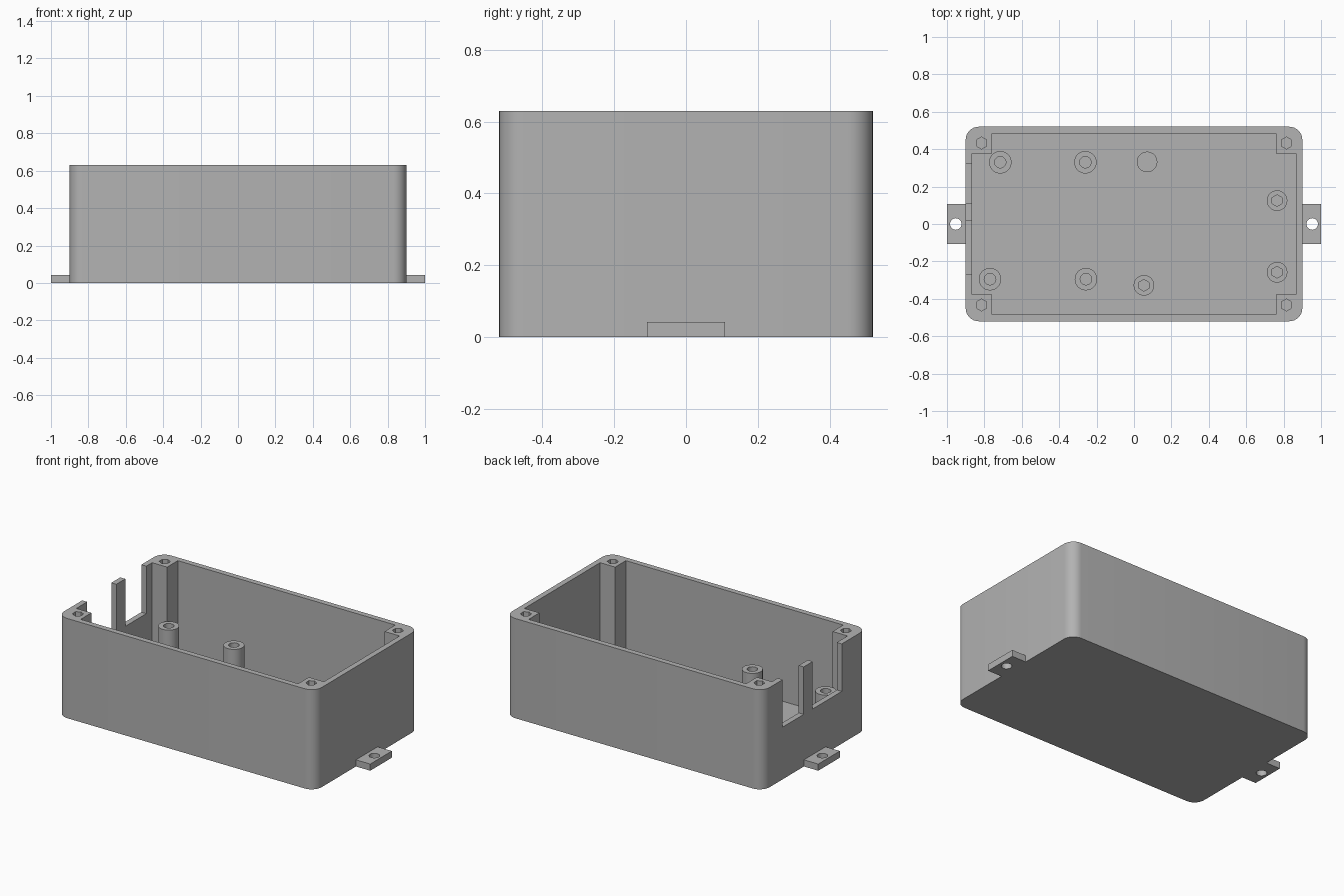
import bpy
import bmesh
from math import cos, sin, pi, radians

if "Cube" in bpy.data.objects:
    bpy.data.objects.remove(bpy.data.objects["Cube"], do_unlink=True)

grey = bpy.data.materials.new("plain grey")
grey.use_nodes = True
GREY = (0.448, 0.448, 0.448, 1)
grey.diffuse_color = GREY
grey.node_tree.nodes["Principled BSDF"].inputs["Base Color"].default_value = GREY

HX, HY, TOP = 0.90, 0.52, 0.63      # outer half sizes and height
WALL, FLOOR, RADIUS = 0.035, 0.035, 0.07
POST_X, POST_Y = 0.76, 0.378        # inner faces of the corner posts


def prism(name, outline, z0, z1):
    """Extrude a flat counter-clockwise outline from z0 to z1."""
    bm = bmesh.new()
    face = bm.faces.new([bm.verts.new((x, y, z0)) for x, y in outline])
    ext = bmesh.ops.extrude_face_region(bm, geom=[face])
    verts = [g for g in ext["geom"] if isinstance(g, bmesh.types.BMVert)]
    bmesh.ops.translate(bm, verts=verts, vec=(0, 0, z1 - z0))
    bmesh.ops.recalc_face_normals(bm, faces=bm.faces)
    mesh = bpy.data.meshes.new(name)
    bm.to_mesh(mesh)
    bm.free()
    mesh.materials.append(grey)
    obj = bpy.data.objects.new(name, mesh)
    bpy.context.collection.objects.link(obj)
    return obj


def rect(x0, x1, y0, y1):
    return [(x0, y0), (x1, y0), (x1, y1), (x0, y1)]


def circle(x, y, r, n):
    return [(x + r * cos(pi / 2 + 2 * pi * i / n),
             y + r * sin(pi / 2 + 2 * pi * i / n)) for i in range(n)]


def rounded_rect(hx, hy, r, steps=8):
    pts = []
    for q, (sx, sy) in enumerate([(1, 1), (-1, 1), (-1, -1), (1, -1)]):
        for i in range(steps + 1):
            a = (q + i / steps) * pi / 2
            pts.append((sx * (hx - r) + r * cos(a), sy * (hy - r) + r * sin(a)))
    return pts


def cut(obj, cutters):
    """Subtract the cutters, bake the result and drop them."""
    for c in cutters:
        c.hide_render = True
        mod = obj.modifiers.new("cut", 'BOOLEAN')
        mod.operation = 'DIFFERENCE'
        mod.solver = 'EXACT'
        mod.object = c
    deps = bpy.context.evaluated_depsgraph_get()
    mesh = bpy.data.meshes.new_from_object(obj.evaluated_get(deps))
    obj.modifiers.clear()
    obj.data = mesh
    for c in cutters:
        bpy.data.objects.remove(c, do_unlink=True)


def smooth(obj):
    bpy.ops.object.select_all(action='DESELECT')
    obj.select_set(True)
    bpy.context.view_layer.objects.active = obj
    bpy.ops.object.shade_smooth_by_angle(angle=radians(32))


# Box body: cross-shaped cavity leaves four corner posts
body = prism("box_body", rounded_rect(HX, HY, RADIUS), 0, TOP)
ix, iy = HX - WALL, HY - WALL
cavity = [(ix, -POST_Y), (ix, POST_Y), (POST_X, POST_Y), (POST_X, iy),
          (-POST_X, iy), (-POST_X, POST_Y), (-ix, POST_Y), (-ix, -POST_Y),
          (-POST_X, -POST_Y), (-POST_X, -iy), (POST_X, -iy), (POST_X, -POST_Y)]
cutters = [prism("cavity_cutter", cavity, FLOOR, TOP + 0.1)]

# Two open slots in the right end wall
for y0, y1 in [(0.11, 0.32), (-0.27, 0.02)]:
    cutters.append(prism("slot_cutter", rect(-1, -0.82, y0, y1), 0.33, TOP + 0.1))

# Lid screw holes in the posts
for sx in (-1, 1):
    for sy in (-1, 1):
        cutters.append(prism("screw_cutter", circle(sx * 0.815, sy * 0.433, 0.032, 6),
                             0.3, TOP + 0.1))
cut(body, cutters)
smooth(body)

# Mounting tabs on both ends
for side, s in (("left", 1), ("right", -1)):
    tab = prism(side + "_mounting_tab",
                rect(min(s * HX, s), max(s * HX, s), -0.108, 0.108), 0, 0.042)
    cut(tab, [prism("tab_cutter", circle(s * 0.953, 0, 0.031, 16), -0.1, 0.1)])
    smooth(tab)

# Board standoffs: x, y, outer radius, top height, has a screw hole
TALL, LOW = 0.29, 0.11
standoffs = [(-0.715, 0.33, 0.06, TALL, True), (-0.26, 0.33, 0.06, TALL, True),
             (-0.77, -0.295, 0.06, TALL, True), (-0.257, -0.295, 0.06, TALL, True),
             (0.07, 0.332, 0.055, LOW, False), (0.053, -0.328, 0.055, LOW, True),
             (0.765, 0.125, 0.055, LOW, True), (0.765, -0.258, 0.055, LOW, True)]
for i, (x, y, r, z, hole) in enumerate(standoffs, 1):
    post = prism(f"standoff_{i}", circle(x, y, r, 28), FLOOR, z)
    if hole:
        sides = 12 if z == TALL else 6
        cut(post, [prism("hole_cutter", circle(x, y, 0.031, sides), FLOOR + 0.01, z + 0.1)])
    smooth(post)
